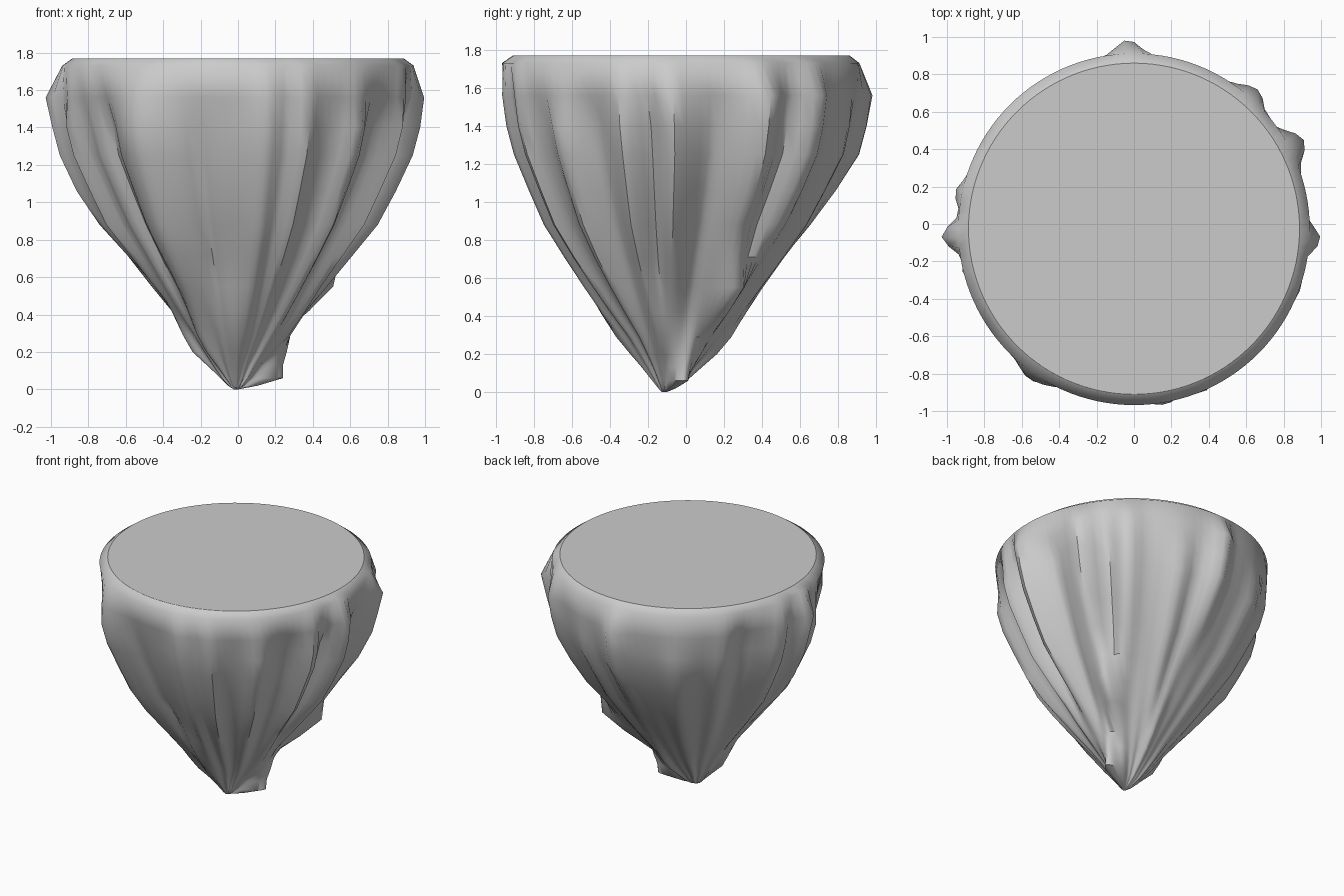
import bpy, bmesh, math

# Rings from the rim to the tip: height, base radius, centre x, centre y
RINGS = [
    (1.77, .885, 0, -.025), (1.73, .94, 0, -.028), (1.56, .92, 0, -.015),
    (1.40, .89, 0, -.01), (1.25, .85, 0, -.01), (1.06, .76, 0, -.02),
    (.88, .67, 0, -.03), (.71, .555, 0, -.04), (.55, .445, 0, -.045),
    (.42, .35, 0, -.05), (.29, .25, 0, -.055), (.20, .185, -.005, -.065),
    (.13, .13, -.01, -.075), (.06, .08, -.01, -.085), (.02, .042, -.01, -.10),
    (0, .012, -.01, -.115),
]
# Folds: angle, half width, push outwards, lower height, upper height
FOLDS = [
    (92, 5, .08, .8, 1.72), (48, 6, .07, .5, 1.70), (27, 6, .10, .6, 1.70),
    (-4, 5, .08, .4, 1.72), (-20, 4, .06, .3, 1.65), (-46, 5, .05, .2, 1.6),
    (-67, 4, .05, .2, 1.70), (-80, 5, .055, .1, 1.72), (236, 10, .10, .1, 1.68),
    (195, 4, .06, .4, 1.62), (183, 5, .11, .55, 1.72), (169, 5, .06, .4, 1.7),
    (141, 5, .03, .2, 1.6), (118, 6, .04, .2, 1.5), (72, 5, .035, .2, 1.5),
    (-33, 7, -.06, .3, 1.6), (-12, 4, -.05, .4, 1.6), (11, 5, -.05, .3, 1.6),
    (38, 4, -.05, .4, 1.6), (216, 5, -.06, .3, 1.65), (205, 4, -.03, .3, 1.6),
    (255, 4, -.04, .2, 1.5), (151, 6, -.06, .5, 1.65), (81, 4, -.03, .2, 1.5),
    (33, 10, .17, .29, .80), (-15, 9, .04, .1, .6), (265, 14, .07, .01, .7),
    (225, 9, .06, .05, .5), (185, 9, .06, .05, .45), (85, 9, .04, .05, .5),
]
SIDES = 120


def window(z, lo, hi):
    """Fade in and out between two heights."""
    if z <= lo or z >= hi:
        return 0
    t = (z - lo) / (hi - lo)
    return min(1, t / .4, (1 - t) / .12 if hi > 1 else (1 - t) / .5)


def radius(deg, z, base):
    r = base
    for a, w, amp, lo, hi in FOLDS:
        d = (deg - a + 180) % 360 - 180
        r += amp * window(z, lo, hi) * math.exp(-(d / w) ** 2)
    a = math.radians(deg)
    ripple = .5 * math.sin(9 * a + 1) + .5 * math.sin(17 * a + 2.2)
    r += min(.012, base * .1) * ripple * (1 if z < 1.5 else 0)
    # Low spur beside the tip
    d = (deg - 17 + 180) % 360 - 180
    spur = {.29: .04, .20: .09, .13: .13, .06: .18, .02: .08}.get(z, 0)
    return r + spur * math.exp(-(d / 20) ** 2)


# Tapered rock with folded sides
bm = bmesh.new()
rings = []
for z, base, cx, cy in RINGS:
    ring = []
    for i in range(SIDES):
        deg = 360 * i / SIDES
        r = radius(deg, z, base)
        a = math.radians(deg)
        ring.append(bm.verts.new((cx + r * math.cos(a), cy + r * math.sin(a), z)))
    rings.append(ring)
for up, low in zip(rings, rings[1:]):
    for i in range(SIDES):
        j = (i + 1) % SIDES
        bm.faces.new((up[i], low[i], low[j], up[j]))

# Flat top and closed tip
bm.faces.new(rings[0])
bm.faces.new(rings[-1][::-1])
bmesh.ops.recalc_face_normals(bm, faces=bm.faces)

# Smooth sides, soft shoulder, crisp edge round the flat top
rim, shoulder = set(rings[0]), set(rings[1])
for f in bm.faces:
    f.smooth = True
for e in bm.edges:
    if all(v in rim for v in e.verts):
        e.smooth = False
    elif not all(v in shoulder for v in e.verts):
        e.smooth = e.calc_face_angle(0) < math.radians(45)
mesh = bpy.data.meshes.new("rock_island")
bm.to_mesh(mesh)
bm.free()
rock = bpy.data.objects.new("rock_island", mesh)
bpy.context.collection.objects.link(rock)
